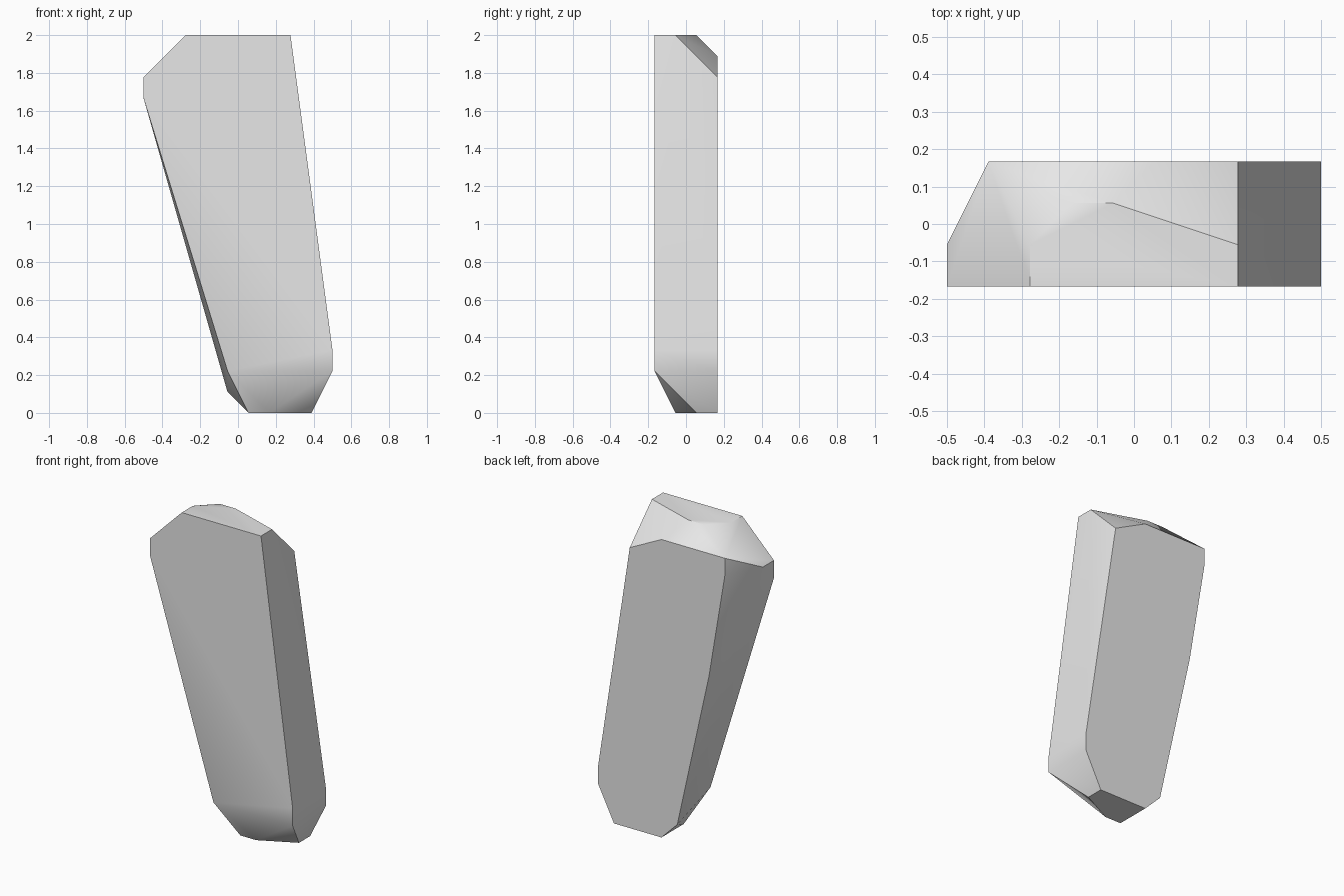
import bpy
import bmesh
from math import radians

# Remove the default object
default = bpy.data.objects.get("Cube")
if default:
    bpy.data.objects.remove(default, do_unlink=True)

# The slab lies on a regular lattice with this step
STEP = 1 / 18

# Corner outlines (x, z) for each depth layer y, in lattice steps
front_outline = [(-5, 36), (5, 36), (9, 6), (9, 4), (-1, 4), (-9, 30), (-9, 32)]
front_bevel = [(-5, 36), (5, 36), (-9, 32), (3, 0), (1, 0)]
back_bevel = [(-3, 36), (-1, 36), (7, 0)]
back_outline = [(5, 32), (1, 34), (-7, 34), (-7, 32), (-5, 20),
                (-1, 2), (1, 0), (7, 0), (9, 4), (9, 6)]
layers = {-3: front_outline, -1: front_bevel, 1: back_bevel, 3: back_outline}


def make_material(name, colour):
    material = bpy.data.materials.new(name)
    material.use_nodes = True
    material.diffuse_color = colour
    shader = material.node_tree.nodes["Principled BSDF"]
    shader.inputs["Base Color"].default_value = colour
    return material


def make_hull(name, layers, material):
    """Wrap the layered corners in one closed convex skin."""
    bm = bmesh.new()
    for y, outline in layers.items():
        for x, z in outline:
            bm.verts.new((x * STEP, y * STEP, z * STEP))
    bmesh.ops.convex_hull(bm, input=bm.verts[:])
    # Merge the flat triangles back into whole faces
    bmesh.ops.dissolve_limit(bm, angle_limit=radians(0.2),
                             verts=bm.verts[:], edges=bm.edges[:])
    bmesh.ops.recalc_face_normals(bm, faces=bm.faces[:])
    mesh = bpy.data.meshes.new(name)
    bm.to_mesh(mesh)
    bm.free()
    mesh.materials.append(material)
    obj = bpy.data.objects.new(name, mesh)
    bpy.context.collection.objects.link(obj)
    return obj


# Leaning stone slab with chamfered ends
grey = make_material("light grey", (0.8, 0.8, 0.8, 1))
slab = make_hull("leaning_slab", layers, grey)

# Soft shading over the shallow bevels, crisp main edges
bpy.ops.object.select_all(action="DESELECT")
slab.select_set(True)
bpy.context.view_layer.objects.active = slab
bpy.ops.object.shade_smooth_by_angle(angle=radians(35))
